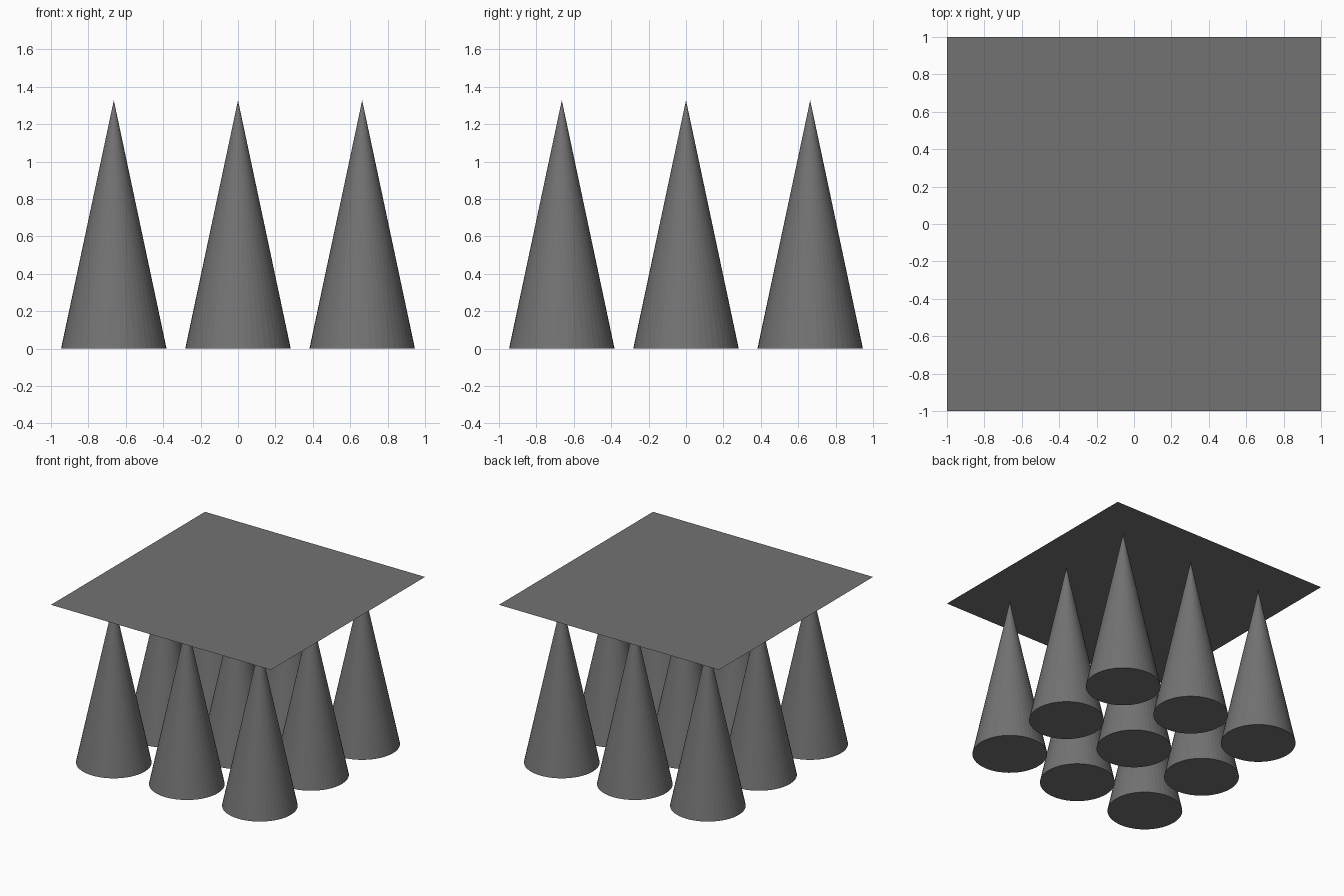
import bpy

if "Cube" in bpy.data.objects:
    bpy.data.objects.remove(bpy.data.objects["Cube"])

SHEET_Z = 1.333  # height of the sheet
TIP_Z = 1.328    # height of the cone tips, just under the sheet
SPACING = 0.664  # distance between neighbouring cones
RADIUS = 0.282

# Dark grey for every part
dark = bpy.data.materials.new("dark_grey")
dark.diffuse_color = (0.17, 0.17, 0.17, 1)
dark.use_nodes = True
dark.node_tree.nodes["Principled BSDF"].inputs["Base Color"].default_value = dark.diffuse_color


def finish(name):
    obj = bpy.context.object
    obj.name = name
    obj.data.materials.append(dark)


# 3 x 3 grid of flat-shaded cones
for row in range(3):
    for col in range(3):
        bpy.ops.mesh.primitive_cone_add(
            vertices=48, radius1=RADIUS, radius2=0, depth=TIP_Z,
            location=((col - 1) * SPACING, (row - 1) * SPACING, TIP_Z / 2))
        finish(f"cone_{row + 1}_{col + 1}")

# Thin square sheet resting on the tips
bpy.ops.mesh.primitive_plane_add(size=2, location=(0, 0, SHEET_Z))
finish("top_sheet")
